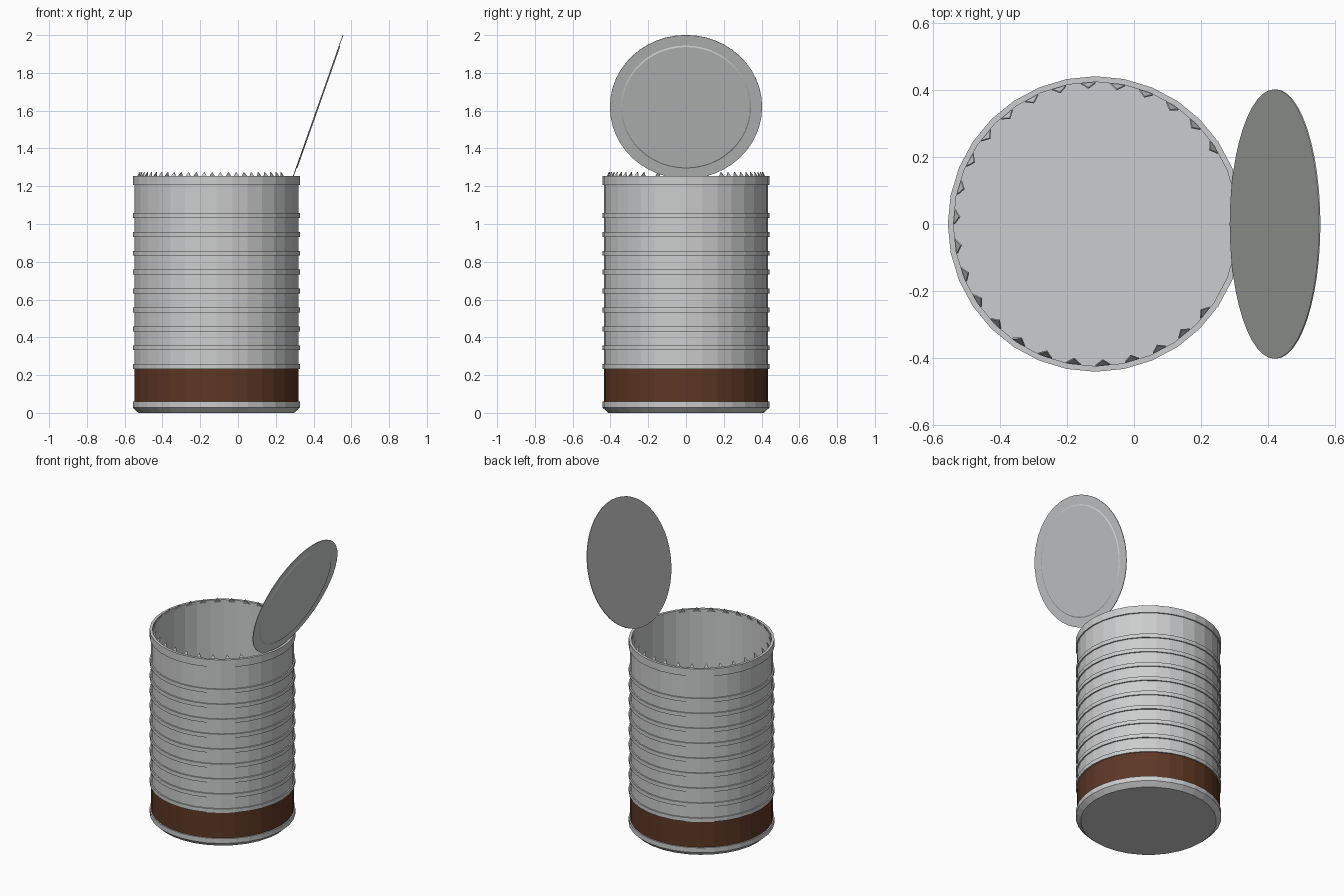
import bpy, bmesh
from math import sin, cos, pi, radians, atan2
from mathutils import Matrix, Vector

cube = bpy.data.objects.get("Cube")
if cube:
    bpy.data.objects.remove(cube, do_unlink=True)


def material(name, colour):
    m = bpy.data.materials.new(name)
    m.use_nodes = True
    m.diffuse_color = (*colour, 1)
    m.node_tree.nodes["Principled BSDF"].inputs["Base Color"].default_value = (*colour, 1)
    return m


metal = material("bare metal", (0.6, 0.605, 0.61))
brown = material("brown label", (0.11, 0.039, 0.018))
lining = material("lid lining", (0.41, 0.425, 0.41))


def finish(name, bm, *mats):
    bmesh.ops.recalc_face_normals(bm, faces=bm.faces)
    mesh = bpy.data.meshes.new(name)
    bm.to_mesh(mesh)
    bm.free()
    for m in mats:
        mesh.materials.append(m)
    obj = bpy.data.objects.new(name, mesh)
    bpy.context.collection.objects.link(obj)
    return obj


def lathe(profile, sides):
    """Spin a (radius, height) profile that starts and ends on open circles, then cap both."""
    bm = bmesh.new()
    rings = []
    for r, z in profile:
        rings.append([bm.verts.new((r * cos(2 * pi * i / sides), r * sin(2 * pi * i / sides), z))
                      for i in range(sides)])
    for a, b in zip(rings, rings[1:]):
        for i in range(sides):
            j = (i + 1) % sides
            bm.faces.new((a[i], a[j], b[j], b[i]))
    bm.faces.new(rings[0])
    bm.faces.new(rings[-1])
    return bm


CENTRE_X = -0.115
RIM, WALL, INNER = 0.442, 0.434, 0.425

# Can: chamfered foot, label zone, nine ribs, top rim, then down the inside to the floor
profile = [(0.412, 0), (RIM, 0.028), (RIM, 0.06), (WALL, 0.06)]
for k in range(9):
    low = 0.232 + 0.1 * k
    profile += [(WALL, low), (RIM, low), (RIM, low + 0.026), (WALL, low + 0.026)]
profile += [(WALL, 1.206), (RIM, 1.206), (RIM, 1.255), (INNER, 1.255), (INNER, 0.03)]
bm = lathe(profile, 32)
for f in bm.faces:
    c = f.calc_center_median()
    if 0.07 < c.z < 0.22 and c.xy.length > 0.427:
        f.material_index = 1
can = finish("can_body", bm, metal, brown)
can.location.x = CENTRE_X

# Torn teeth around the opening, leaving a gap at the hinge
bm = bmesh.new()
for k in range(25):
    turn = Matrix.Rotation(radians(33 + 12 * k), 4, 'Z')
    front, back = [], []
    for r, y, z in ((0.424, -0.022, 1.24), (0.424, 0.022, 1.24), (0.409, 0, 1.276)):
        front.append(bm.verts.new(turn @ Vector((r, y, z))))
        back.append(bm.verts.new(turn @ Vector((r - 0.004, y, z))))
    bm.faces.new(front)
    bm.faces.new(back)
    for i in range(3):
        j = (i + 1) % 3
        bm.faces.new((front[i], front[j], back[j], back[i]))
teeth = finish("torn_teeth", bm, metal)
teeth.location.x = CENTRE_X

# Lid: thin disc with a shallow raised panel on its outer face, lined on the other
bm = lathe([(0.403, -0.002), (0.403, 0.002), (0.345, 0.002), (0.338, 0.006)], 48)
for f in bm.faces:
    if f.calc_center_median().z < -0.001:
        f.material_index = 1
lid = finish("open_lid", bm, metal, lining)
lean = atan2(0.132, 0.375)
lid.rotation_euler = (0, pi / 2 + lean, 0)
lid.location = (0.422, 0, 1.62)
